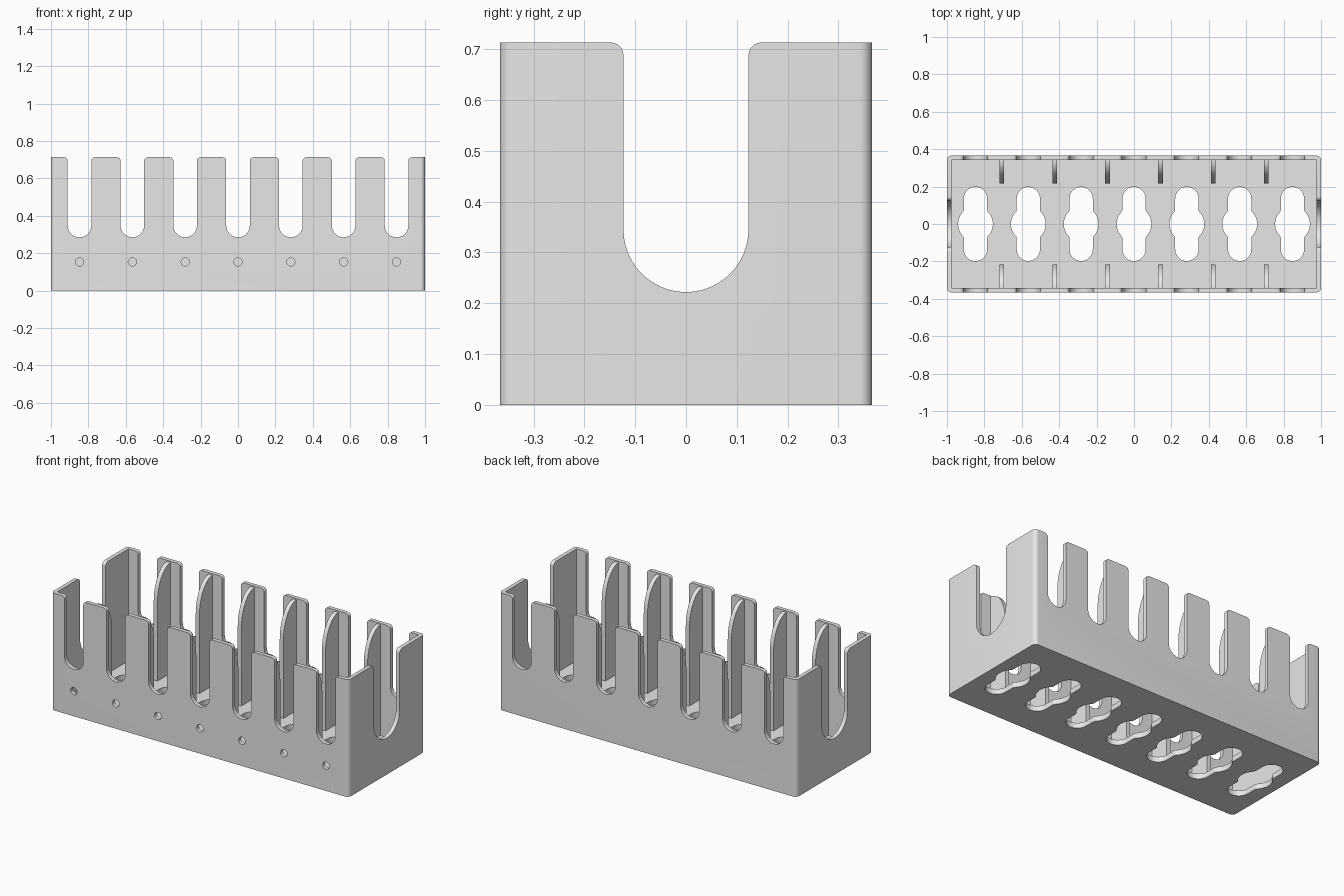
import bpy, bmesh
from math import pi, sin, cos, sqrt, atan2

if "Cube" in bpy.data.objects:
    bpy.data.objects.remove(bpy.data.objects["Cube"])

HX, HY, TOP = 1.0, 0.366, 0.713
WALL, FLOOR = 0.024, 0.032
PITCH = 0.2825
CENTRES = [PITCH * (i - 3) for i in range(7)]

grey = bpy.data.materials.new("light_grey")
grey.use_nodes = True
grey.diffuse_color = (0.8, 0.8, 0.8, 1)
grey.node_tree.nodes["Principled BSDF"].inputs["Base Color"].default_value = (0.8, 0.8, 0.8, 1)


def arc(cx, cy, rx, a0, a1, n=12, ry=None):
    ry = ry or rx
    angles = [a0 + (a1 - a0) * i / n for i in range(n + 1)]
    return [(cx + rx * cos(a), cy + ry * sin(a)) for a in angles]


def prisms(name, parts, axis):
    """Extrude each (profile, low, high) along the axis into one object."""
    place = {"x": lambda u, v, w: (w, u, v),
             "y": lambda u, v, w: (u, w, v),
             "z": lambda u, v, w: (u, v, w)}[axis]
    bm = bmesh.new()
    for pts, lo, hi in parts:
        a, b = ([bm.verts.new(place(u, v, w)) for u, v in pts] for w in (lo, hi))
        bm.faces.new(a)
        bm.faces.new(b[::-1])
        for i in range(len(a)):
            j = (i + 1) % len(a)
            bm.faces.new((a[i], b[i], b[j], a[j]))
    bmesh.ops.remove_doubles(bm, verts=bm.verts, dist=1e-5)
    bmesh.ops.recalc_face_normals(bm, faces=bm.faces)
    mesh = bpy.data.meshes.new(name)
    bm.to_mesh(mesh)
    bm.free()
    mesh.materials.append(grey)
    ob = bpy.data.objects.new(name, mesh)
    bpy.context.collection.objects.link(ob)
    return ob


def select(ob):
    bpy.ops.object.select_all(action="DESELECT")
    ob.select_set(True)
    bpy.context.view_layer.objects.active = ob


def cut(ob, cutter):
    mod = ob.modifiers.new("cut", "BOOLEAN")
    mod.operation, mod.solver, mod.object = "DIFFERENCE", "EXACT", cutter
    select(ob)
    bpy.ops.object.modifier_apply(modifier=mod.name)
    bpy.data.objects.remove(cutter)


def slot(cx, half, bottom, fillet):
    """U-shaped notch, open at the top with rounded lips."""
    up = TOP + 0.1
    right = arc(cx + half + fillet, TOP - fillet, fillet, pi, pi / 2, 6)
    left = arc(cx - half - fillet, TOP - fillet, fillet, pi / 2, 0, 6)
    return (arc(cx, bottom + half, half, pi, 2 * pi, 24) + right
            + [(cx + half + fillet, up), (cx - half - fillet, up)] + left)


def keyhole(cx, half=0.062, r=0.093, end=0.198, f=0.02):
    """Round hole blended into a straight slot with rounded ends."""
    bx = half + f
    by = sqrt((r + f) ** 2 - bx ** 2)
    t = atan2(by, bx)
    quarter = (arc(0, 0, r, 0, t, 8) + arc(bx, by, f, pi + t, pi, 5)
               + arc(0, end - half, half, 0, pi / 2, 10))
    half_loop = quarter + [(-x, y) for x, y in quarter[-2::-1]]
    loop = half_loop + [(-x, -y) for x, y in half_loop[1:-1]]
    return [(cx + x, y) for x, y in loop]


# Tray: rounded outer block, hollowed out
R = 0.025
outer = []
for i, (sx, sy) in enumerate([(1, 1), (-1, 1), (-1, -1), (1, -1)]):
    outer += arc(sx * (HX - R), sy * (HY - R), R, i * pi / 2, (i + 1) * pi / 2, 8)
tray = prisms("slotted_tray", [(outer, 0, TOP)], "z")
ix, iy = HX - WALL, HY - WALL
inner = [(ix, iy), (-ix, iy), (-ix, -iy), (ix, -iy)]
cut(tray, prisms("hollow", [(inner, FLOOR, TOP + 0.2)], "z"))

# Notches in the long walls and in the two end walls
cut(tray, prisms("side_notches", [(slot(c, 0.063, 0.285, 0.02), -1, 1) for c in CENTRES], "y"))
cut(tray, prisms("end_notches", [(slot(0, 0.123, 0.222, 0.025), -2, 2)], "x"))

# Openings through the floor and small holes in the front wall only
cut(tray, prisms("floor_openings", [(keyhole(c), -0.1, 0.1) for c in CENTRES], "z"))
cut(tray, prisms("front_holes", [(arc(c, 0.153, 0.022, 0, 2 * pi, 24)[:-1], -0.5, -0.3)
                                 for c in CENTRES], "y"))

# Divider ribs with curved tops behind each prong
TIP, RIB_TOP, DROP = 0.217, 0.705, 0.2
rib = ([(iy + 0.01, FLOOR - 0.01), (iy + 0.01, RIB_TOP)]
       + arc(iy, RIB_TOP - DROP, iy - TIP, pi / 2, pi, 16, DROP)
       + [(TIP, FLOOR - 0.01)])
ribs = []
for side in (1, -1):
    profile = [(side * y, z) for y, z in rib]
    for i in range(6):
        x = PITCH * (i - 2.5)
        ribs.append((profile, x - 0.0125, x + 0.0125))
dividers = prisms("divider_ribs", ribs, "x")

for ob in (tray, dividers):
    select(ob)
    bpy.ops.object.shade_smooth_by_angle(angle=pi / 6)
